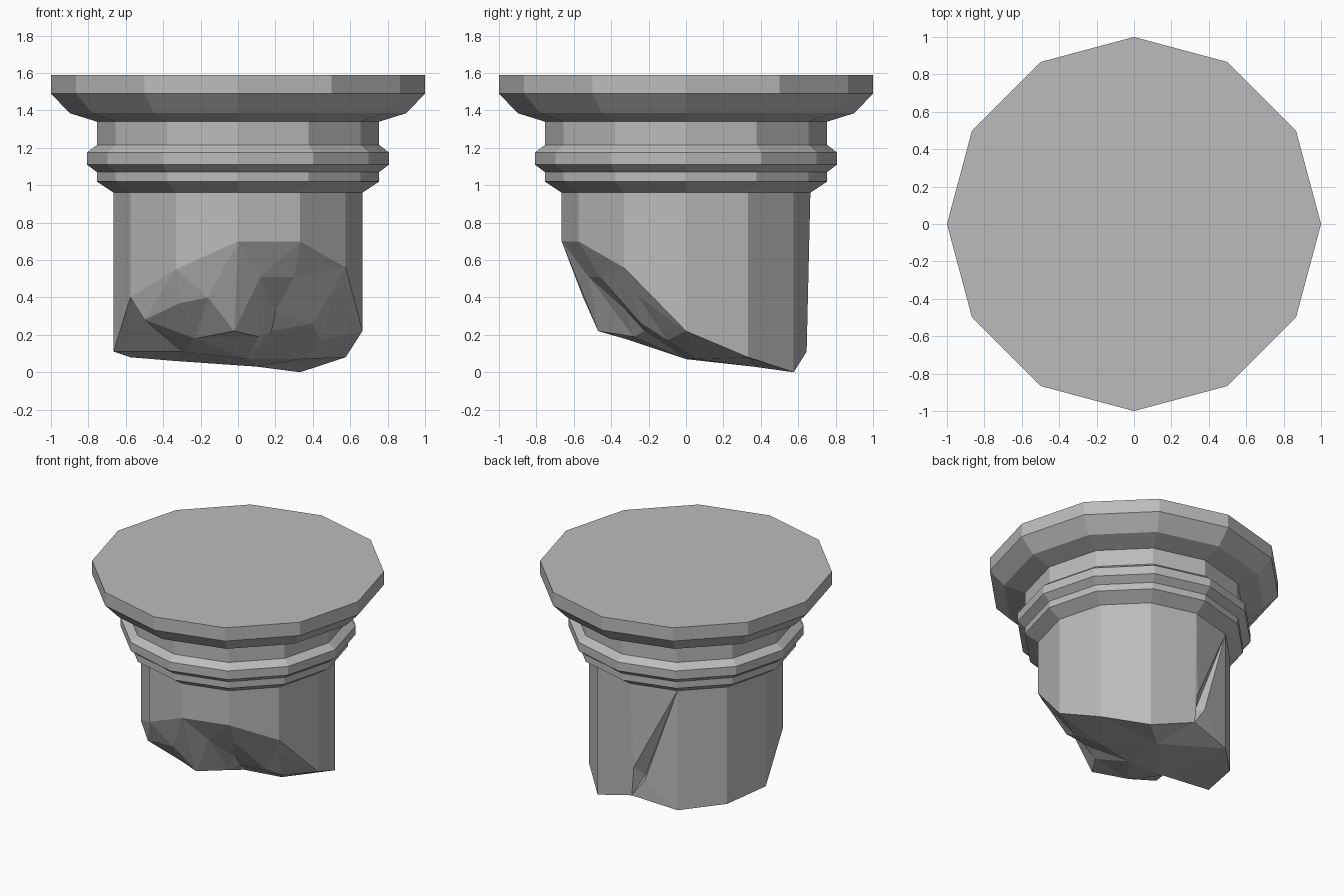
import bpy, bmesh
from math import sin, cos, pi, radians
from mathutils import Vector
from mathutils.geometry import delaunay_2d_cdt

cube = bpy.data.objects.get("Cube")
if cube:
    bpy.data.objects.remove(cube, do_unlink=True)

SIDES = 12
stone = bpy.data.materials.new("grey_stone")
stone.use_nodes = True
GREY = (0.5, 0.5, 0.5, 1)
stone.diffuse_color = GREY
stone.node_tree.nodes["Principled BSDF"].inputs["Base Color"].default_value = GREY


def corner(i, r, z):
    a = 2 * pi * (i % SIDES) / SIDES
    return Vector((r * cos(a), r * sin(a), z))


def finish(bm, name):
    bmesh.ops.remove_doubles(bm, verts=bm.verts, dist=0.0005)
    me = bpy.data.meshes.new(name)
    bm.to_mesh(me)
    bm.free()
    me.materials.append(stone)
    ob = bpy.data.objects.new(name, me)
    bpy.context.collection.objects.link(ob)
    return ob


def lathe(name, profile, cap=False):
    """Twelve-sided turned part; profile runs from top to bottom as (radius, z)."""
    bm = bmesh.new()
    rings = [[bm.verts.new(corner(i, r, z)) for i in range(SIDES)] for r, z in profile]
    for up, low in zip(rings, rings[1:]):
        for i in range(SIDES):
            j = (i + 1) % SIDES
            bm.faces.new((up[i], low[i], low[j], up[j]))
    if cap:
        bm.faces.new(rings[0])
    return finish(bm, name)


# Top slab and neck mouldings
lathe("top_slab", [(1, 1.59), (1, 1.49), (0.9, 1.385), (0.755, 1.34)], cap=True)
lathe("neck", [(0.755, 1.34), (0.755, 1.215)])
lathe("ring_moulding", [(0.755, 1.215), (0.807, 1.175), (0.807, 1.11), (0.755, 1.07)])
lathe("lower_band", [(0.755, 1.07), (0.755, 1.02), (0.665, 0.96)])

# Broken shaft: height of the break under each corner, starting at +x
R = 0.665
break_z = [0.22, 0.08, 0.0, 0.11, 0.06, 0.08, 0.11, 0.40, 0.55, 0.70, 0.70, 0.56]
top = [corner(i, R, 0.96) for i in range(SIDES)]
rim = [corner(i, R, z) for i, z in enumerate(break_z)]
rim[3].y = 0.645

bm = bmesh.new()


def face(*points):
    bm.faces.new([bm.verts.new(p) for p in points])


for i in range(SIDES):
    j = (i + 1) % SIDES
    if i != 3:
        face(top[i], rim[i], rim[j], top[j])

# Crack in the back of the shaft
left_lip = Vector((-0.02, 0.65, 0.33))
right_lip = Vector((-0.10, 0.63, 0.25))
inner = Vector((-0.06, 0.57, 0.25))
face(top[3], left_lip, top[4])
face(top[3], rim[3], left_lip)
face(left_lip, inner, top[4])
face(inner, right_lip, top[4])
face(left_lip, rim[3], inner)
face(inner, rim[3], right_lip)
face(right_lip, rim[4], top[4])
face(right_lip, rim[3], rim[4])

# Jagged underside, triangulated between the rim and some chipped points
chips = [Vector(p) for p in (
    (-0.31, -0.50, 0.37), (-0.50, -0.36, 0.28), (-0.16, -0.55, 0.40),
    (-0.02, -0.47, 0.22), (0.12, -0.52, 0.51), (0.30, -0.46, 0.51),
    (0.20, -0.32, 0.33), (0.18, -0.22, 0.22), (0.11, -0.28, 0.19),
    (0.52, -0.26, 0.41), (0.40, -0.24, 0.26), (0.44, -0.10, 0.17),
    (0.33, 0.05, 0.07), (0.05, 0.0, 0.07), (-0.23, -0.33, 0.18),
    (-0.30, -0.05, 0.11), (0.10, 0.36, 0.03))]
points = rim + chips
flat, _, tris, origins, _, _ = delaunay_2d_cdt(
    [p.to_2d() for p in points], [], [list(range(SIDES))], 1, 1e-5)
for tri in tris:
    face(*[points[origins[k][0]] for k in reversed(tri)])
finish(bm, "broken_shaft")
